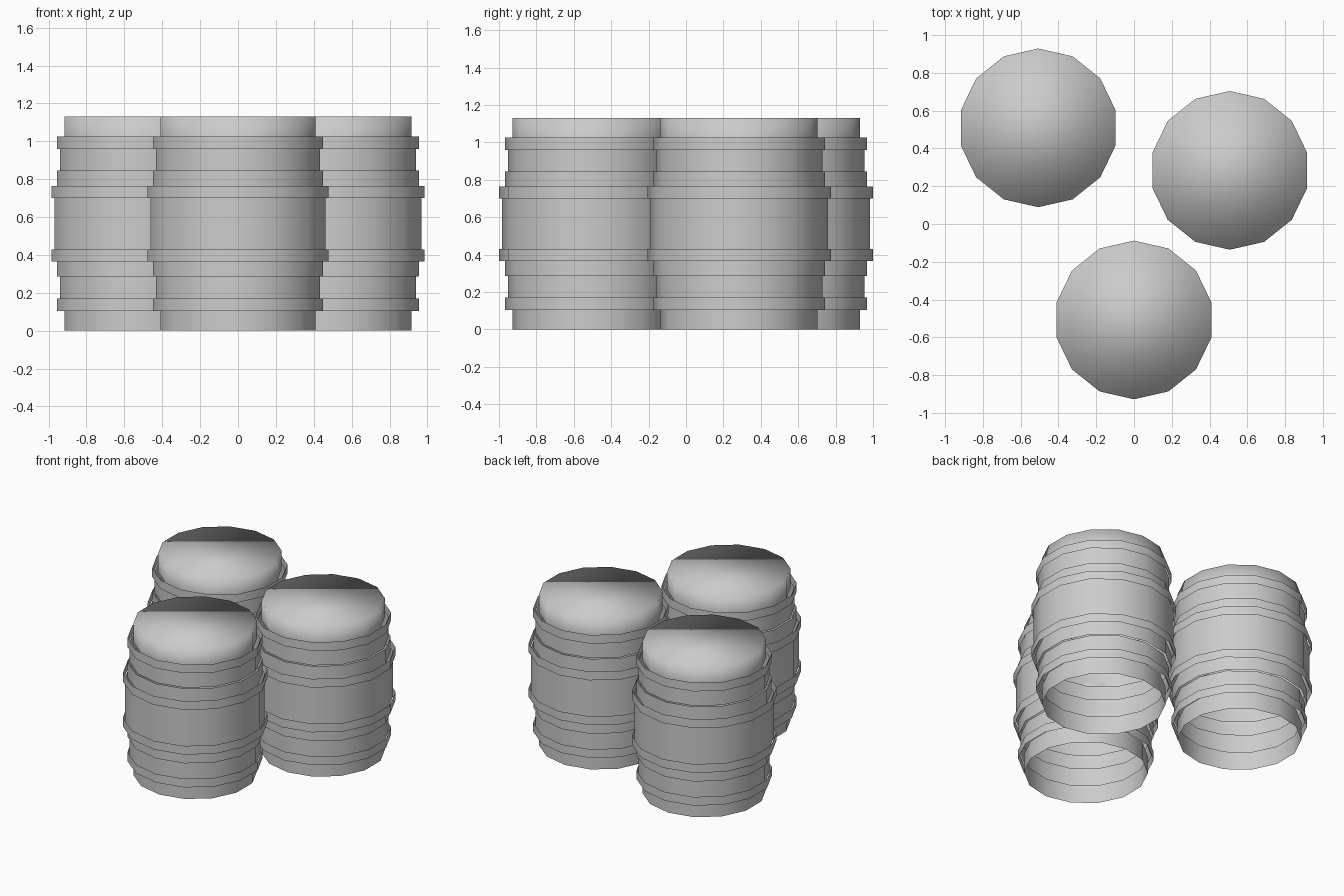
import bpy, bmesh, math

if "Cube" in bpy.data.objects:
    bpy.data.objects.remove(bpy.data.objects["Cube"])

SIDES = 14
HEIGHT = 1.13
MID = HEIGHT / 2

# Stepped wall of straight open strips: (z low, z high, radius), lower half
WALL = [(0.0, 0.137, 0.42), (0.137, 0.285, 0.445), (0.285, 0.397, 0.459)]
HOOPS = [(0.105, 0.17, 0.46), (0.365, 0.43, 0.491)]
BELLY = (0.397, HEIGHT - 0.397, 0.475)


def mirrored(strips):
    return strips + [(HEIGHT - b, HEIGHT - a, r) for a, b, r in strips]


def ring(bm, r, z):
    step = 2 * math.pi / SIDES
    return [bm.verts.new((r * math.sin(i * step), -r * math.cos(i * step), z))
            for i in range(SIDES)]


def make_strips(name, strips, location, lid=False):
    bm = bmesh.new()
    for low, high, r in strips:
        a, b = ring(bm, r, low), ring(bm, r, high)
        for i in range(SIDES):
            j = (i + 1) % SIDES
            bm.faces.new((a[i], a[j], b[j], b[i]))
        if lid and abs(high - HEIGHT) < 1e-5:
            bm.faces.new(b)
    for f in bm.faces:
        f.smooth = True
    mesh = bpy.data.meshes.new(name)
    bm.to_mesh(mesh)
    bm.free()
    obj = bpy.data.objects.new(name, mesh)
    obj.location = location
    bpy.context.collection.objects.link(obj)
    return obj


# Three barrels: closed on top, open underneath, with loose hoops
for label, x, y in (("back_left", -0.507, 0.509),
                    ("back_right", 0.507, 0.284),
                    ("front", 0.0, -0.508)):
    make_strips("barrel_body_" + label, mirrored(WALL) + [BELLY], (x, y, 0), lid=True)
    make_strips("barrel_hoops_" + label, mirrored(HOOPS), (x, y, 0))
